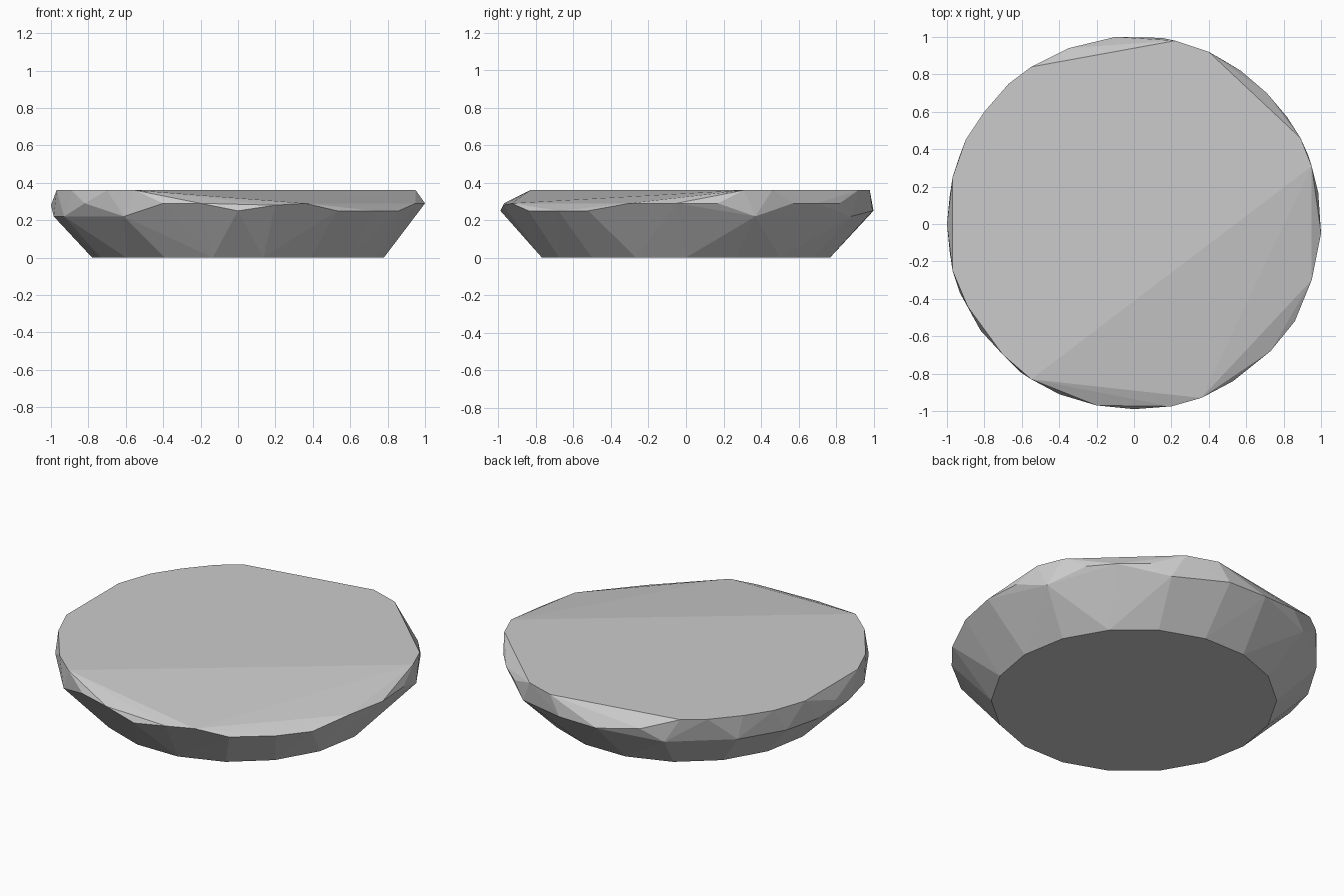
import bpy, bmesh
from math import cos, sin, tau

cube = bpy.data.objects.get("Cube")
if cube:
    bpy.data.objects.remove(cube, do_unlink=True)

# One plain stone colour
stone = bpy.data.materials.new("stone_grey")
stone.use_nodes = True
grey = (0.6, 0.6, 0.6, 1)
stone.diffuse_color = grey
stone.node_tree.nodes["Principled BSDF"].inputs["Base Color"].default_value = grey

BASE_RADIUS, BASE_SIDES, TOP_HEIGHT = 0.78, 18, 0.36

# Outline of the flat top
top_outline = [(-.55, -.83), (-.7, -.7), (-.89, -.44), (-.97, -.25), (-.97, .25),
               (-.9, .45), (-.8, .6), (-.67, .75), (-.55, .84),
               (.22, .98), (.4, .92), (.89, .46), (.95, .31)]

# Widest points of the chipped rim, grouped by height
rim = {
    .29: [(-.82, -.57), (-.4, -.91), (-.2, -.97), (.36, -.93), (.95, -.3), (1, -.05),
          (.985, .17), (.82, .57), (.71, .7), (.57, .82), (-.35, .94)],
    .28: [(.2, -.975), (-1, 0)],
    .25: [(0, -.99), (.53, -.84), (.73, -.68), (.86, -.52), (.15, .995), (-.1, 1)],
    .22: [(-.61, -.79), (-.93, -.37), (-.985, -.15), (-.985, .15), (-.93, .37),
          (-.78, .62), (-.47, .88), (.93, .37), (.47, .88)],
}

# Stone disc: faceted shell wrapped around base, rim and top
bm = bmesh.new()
for i in range(BASE_SIDES):
    a = tau * i / BASE_SIDES
    bm.verts.new((BASE_RADIUS * cos(a), BASE_RADIUS * sin(a), 0))
for x, y in top_outline:
    bm.verts.new((x, y, TOP_HEIGHT))
for z, points in rim.items():
    for x, y in points:
        bm.verts.new((x, y, z))

hull = bmesh.ops.convex_hull(bm, input=bm.verts[:])
unused = {g for g in hull["geom_interior"] + hull["geom_unused"]
          if isinstance(g, bmesh.types.BMVert)}
bmesh.ops.delete(bm, geom=list(unused), context="VERTS")
bmesh.ops.dissolve_limit(bm, angle_limit=0.002, verts=bm.verts[:], edges=bm.edges[:])
bmesh.ops.recalc_face_normals(bm, faces=bm.faces[:])

mesh = bpy.data.meshes.new("stone_disc")
bm.to_mesh(mesh)
bm.free()
mesh.materials.append(stone)
bpy.context.collection.objects.link(bpy.data.objects.new("stone_disc", mesh))
